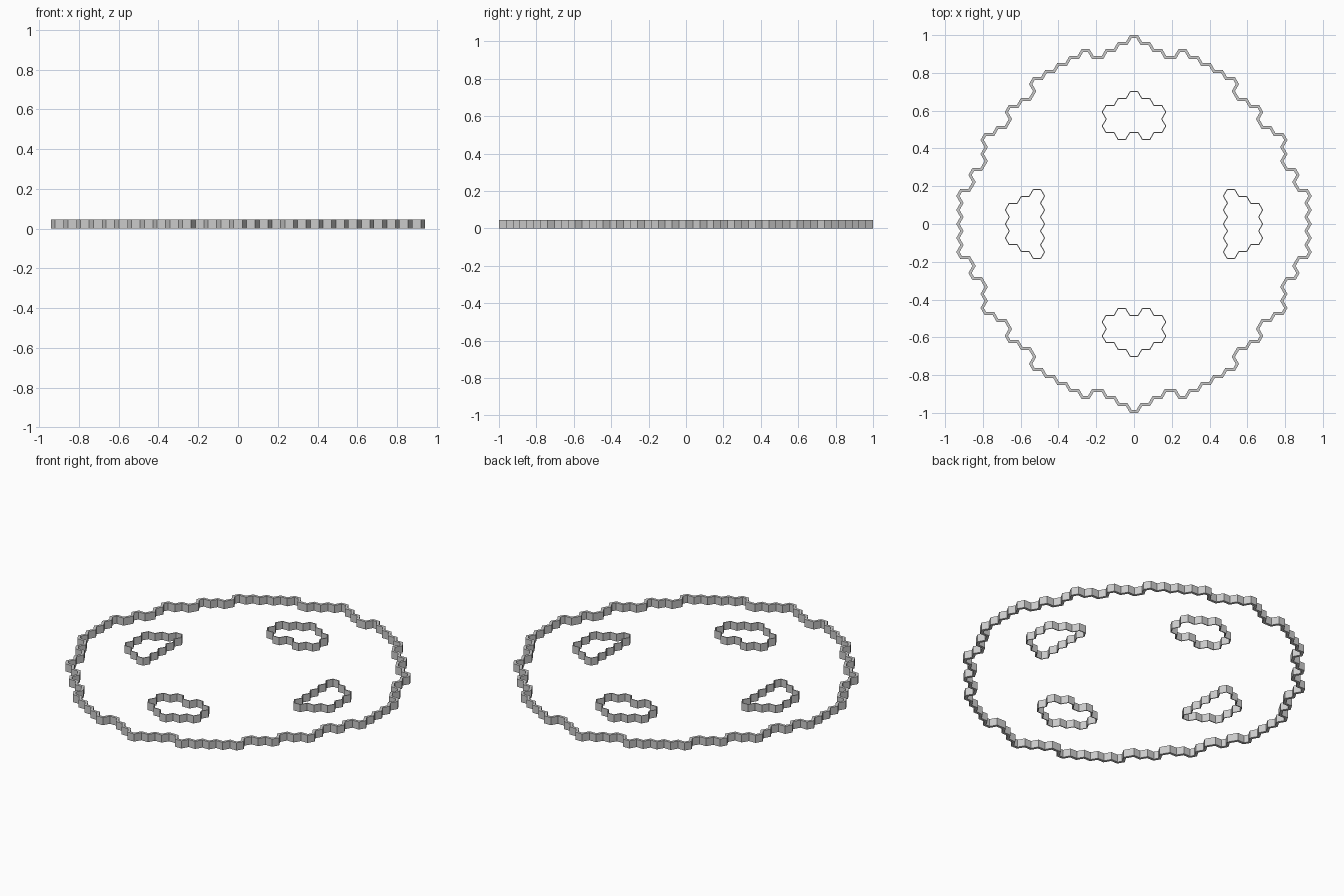
import bpy, bmesh, math
from mathutils import Vector

if "Cube" in bpy.data.objects:
    bpy.data.objects.remove(bpy.data.objects["Cube"])

H = 2 / 27                 # hexagon row height
S = H / math.sqrt(3)       # hexagon side
Z = 0.045                  # wall height
CORNERS = [(2, 0), (1, 1), (-1, 1), (-2, 0), (-1, -1), (1, -1)]


def outline(columns):
    """Border of stacked hexagon columns {column: (bottom, top)}, counter-clockwise."""
    edges = set()
    for c, (lo, hi) in columns.items():
        for v in range(lo + 1, hi, 2):
            pts = [(3 * c + a, v + b) for a, b in CORNERS]
            for i in range(6):
                edges.add((pts[i], pts[(i + 1) % 6]))
    nxt = {a: b for a, b in edges if (b, a) not in edges}
    start = min(nxt)
    loop, p = [start], nxt[start]
    while p != start:
        loop.append(p)
        p = nxt[p]
    return [Vector((x * S / 2, y * H / 2)) for x, y in loop]


def wall(name, columns, thick):
    """Upright closed wall running just inside the outline."""
    pts = outline(columns)
    n = len(pts)
    bm = bmesh.new()
    rings = []
    for i, p in enumerate(pts):
        d1 = (p - pts[i - 1]).normalized()
        d2 = (pts[(i + 1) % n] - p).normalized()
        n1, n2 = Vector((-d1.y, d1.x)), Vector((-d2.y, d2.x))
        q = p + (n1 + n2) * thick / (1 + n1.dot(n2))
        rings.append([bm.verts.new((*a, z)) for a, z in
                      ((p, 0), (p, Z), (q, Z), (q, 0))])
    for i in range(n):
        a, b = rings[i], rings[(i + 1) % n]
        for j in range(4):
            k = (j + 1) % 4
            bm.faces.new((a[j], b[j], b[k], a[k]))
    bmesh.ops.recalc_face_normals(bm, faces=bm.faces)
    me = bpy.data.meshes.new(name)
    bm.to_mesh(me)
    bm.free()
    bpy.context.collection.objects.link(bpy.data.objects.new(name, me))


# Outer rim: top of each column, mirrored in x and y
tops = [27, 26, 25, 24, 25, 24, 23, 22, 21, 18, 17, 14, 13, 8, 5]
wall("outer_rim", {c: (-tops[abs(c)], tops[abs(c)]) for c in range(-14, 15)}, 0.015)

# Four small inner rings
back = [(13, 19), (12, 18), (13, 17)]
side = {8: 5, 9: 4, 10: 3}
wall("back_ring", {c: back[abs(c)] for c in range(-2, 3)}, 0.005)
wall("front_ring", {c: (-back[abs(c)][1], -back[abs(c)][0]) for c in range(-2, 3)}, 0.005)
wall("right_ring", {c: (-t, t) for c, t in side.items()}, 0.005)
wall("left_ring", {-c: (-t, t) for c, t in side.items()}, 0.005)
